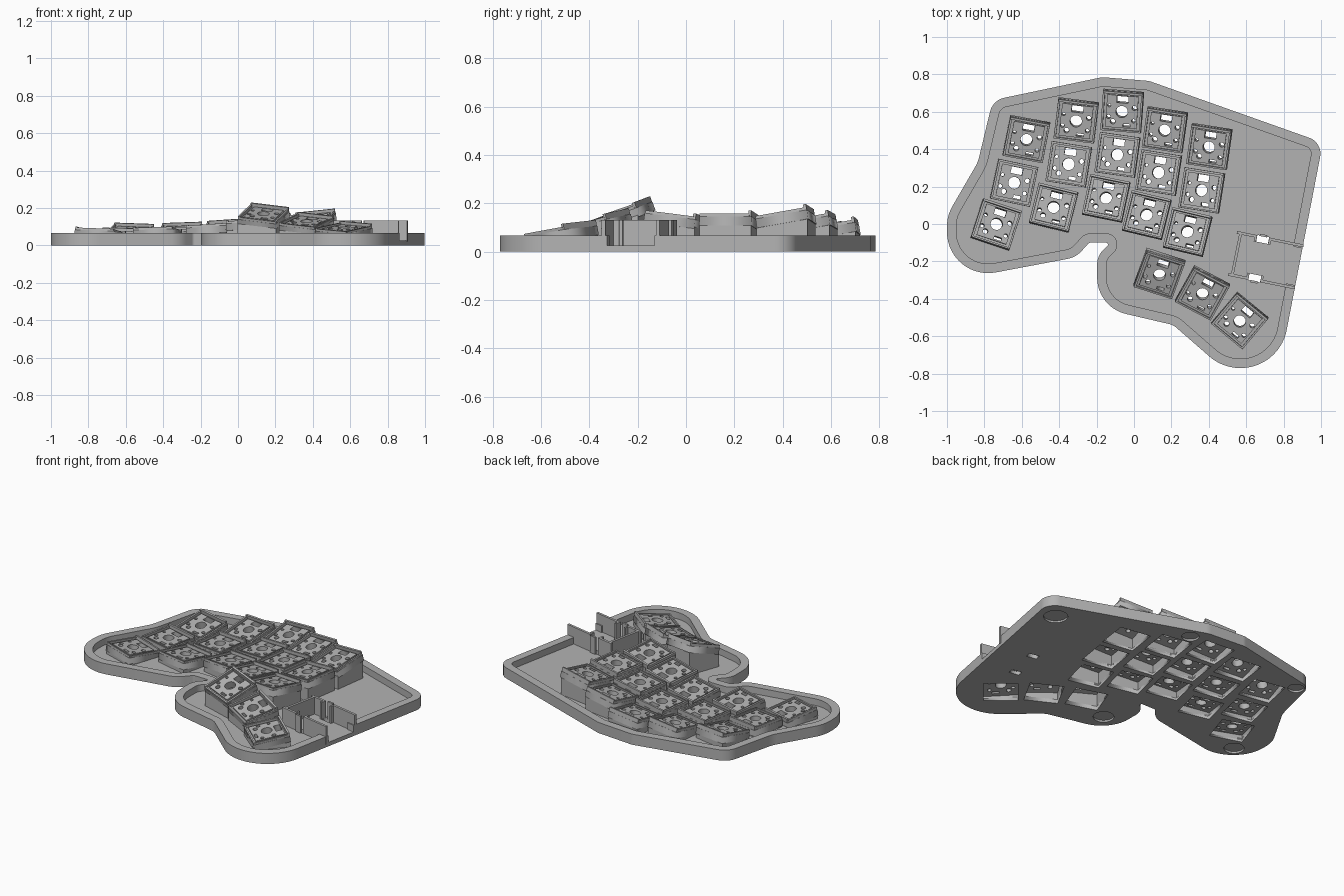
import bpy, bmesh, math
from mathutils import Matrix, Vector

default_cube = bpy.data.objects.get("Cube")
if default_cube:
    bpy.data.objects.remove(default_cube, do_unlink=True)

grey = bpy.data.materials.new("plain grey")
grey.use_nodes = True
shade = (0.45, 0.45, 0.45, 1)
grey.diffuse_color = shade
grey.node_tree.nodes["Principled BSDF"].inputs["Base Color"].default_value = shade


def add_object(name, mesh, matrix=None):
    if not mesh.materials:
        mesh.materials.append(grey)
    obj = bpy.data.objects.new(name, mesh)
    bpy.context.collection.objects.link(obj)
    if matrix is not None:
        obj.matrix_world = matrix
    return obj


def mesh_from_bmesh(name, bm):
    bmesh.ops.recalc_face_normals(bm, faces=bm.faces)
    mesh = bpy.data.meshes.new(name)
    bm.to_mesh(mesh)
    bm.free()
    return mesh


def evaluated_mesh(obj):
    graph = bpy.context.evaluated_depsgraph_get()
    return bpy.data.meshes.new_from_object(obj.evaluated_get(graph))


def slab_mesh(name, loops, bottom, top):
    """Flat slab from one outer loop and any number of hole loops."""
    curve = bpy.data.curves.new(name, "CURVE")
    curve.dimensions = "2D"
    curve.fill_mode = "BOTH"
    curve.extrude = (top - bottom) / 2
    for loop in loops:
        spline = curve.splines.new("POLY")
        spline.points.add(len(loop) - 1)
        for point, p in zip(spline.points, loop):
            point.co = (p[0], p[1], 0, 1)
        spline.use_cyclic_u = True
    helper = bpy.data.objects.new(name, curve)
    bpy.context.collection.objects.link(helper)
    raw = evaluated_mesh(helper)
    bpy.data.objects.remove(helper)
    bm = bmesh.new()
    bm.from_mesh(raw)
    bpy.data.meshes.remove(raw)
    bmesh.ops.remove_doubles(bm, verts=bm.verts, dist=1e-5)
    bmesh.ops.translate(bm, verts=bm.verts, vec=(0, 0, (top + bottom) / 2))
    return mesh_from_bmesh(name, bm)


def box_mesh(name, low, high):
    bm = bmesh.new()
    bmesh.ops.create_cube(bm, size=1)
    for v in bm.verts:
        v.co = [a + (b - a) * (c + 0.5) for a, b, c in zip(low, high, v.co)]
    return mesh_from_bmesh(name, bm)


def circle(x, y, r, n=24):
    return [(x + r * math.cos(i * math.tau / n), y + r * math.sin(i * math.tau / n)) for i in range(n)]


def rect(x, y, w, h):
    return [(x + sx * w, y + sy * h) for sx, sy in ((-1, -1), (1, -1), (1, 1), (-1, 1))]


def rounded(corners, steps=14):
    """Polygon whose corners (x, y, radius) are replaced by arcs."""
    path = []
    for i, (x, y, r) in enumerate(corners):
        p = Vector((x, y))
        a = (Vector(corners[i - 1][:2]) - p).normalized()
        b = (Vector(corners[(i + 1) % len(corners)][:2]) - p).normalized()
        half = a.angle(b) / 2
        start = p + a * r / math.tan(half)
        centre = p + (a + b).normalized() * r / math.sin(half)
        arm = start - centre
        sweep = math.pi - 2 * half
        turn = -1 if a.x * b.y - a.y * b.x > 0 else 1
        for k in range(steps + 1):
            path.append(centre + Matrix.Rotation(turn * sweep * k / steps, 2) @ arm)
    return path


def inset(path, d):
    """Mitred inward offset of a clockwise loop."""
    result = []
    for i, p in enumerate(path):
        a = (p - path[i - 1]).normalized()
        b = (path[(i + 1) % len(path)] - p).normalized()
        na, nb = Vector((a.y, -a.x)), Vector((b.y, -b.x))
        result.append(p + (na + nb) * d / (1 + na.dot(nb)))
    return result


# Case outline, clockwise from the back
outline = rounded([
    (-.17, .785, .08), (.08, .765, .12), (1.01, .435, .09),
    (.777, -.77, .25), (.474, -.77, .25), (.21, -.54, .1),
    (-.197, -.445, .2), (-.197, -.17, .11), (-.125, -.1, .01),
    (-.24, -.1, .02), (-.31, -.178, .14), (-1, -.308, .22),
    (-1, .045, .22), (-.835, .33, .2), (-.755, .662, .1)])
inner = inset(outline, .05)

# Key placement: x, y, turn for each column from back to front
columns = [
    [(-.575, .45, -11), (-.64, .22, -12), (-.735, 0, -18)],
    [(-.31, .55, -7), (-.35, .32, -9), (-.43, .09, -14)],
    [(-.065, .6, -4), (-.09, .37, -8), (-.15, .14, -12)],
    [(.163, .5, -8), (.13, .275, -9), (.067, .05, -14)],
    [(.4, .41, -8), (.36, .18, -9), (.285, -.04, -14)]]
column_height = [.075, .08, .095, .12, .143]
column_roll = [-2, 2, 4, 5, 6]
row_pitch = [10, 0, -7]
keys = []
for column, height, roll in zip(columns, column_height, column_roll):
    for (x, y, turn), pitch in zip(column, row_pitch):
        keys.append((x, y, height + (.008 if pitch > 0 else 0), turn, pitch, roll))
keys += [(.136, -.272, .168, -20, 18, -7),
         (.366, -.374, .128, -29, 13, -6),
         (.565, -.52, .092, -40, 8, -4)]


def key_matrix(x, y, z, turn, pitch, roll):
    turn, pitch, roll = map(math.radians, (turn, pitch, roll))
    return (Matrix.Translation((x, y, z)) @ Matrix.Rotation(turn, 4, "Z")
            @ Matrix.Rotation(pitch, 4, "X") @ Matrix.Rotation(-roll, 4, "Y"))


# Shared key socket parts
holes = [circle(0, 0, .032), rect(.0, .066, .031, .018), rect(.03, -.072, .02, .008)]
holes += [circle(x, y, r, 12) for x, y, r in (
    (-.07, -.032, .011), (-.045, -.056, .014), (.066, .025, .013),
    (.066, -.045, .011), (-.07, .03, .009))]
key_parts = {
    "socket_plate": slab_mesh("socket_plate", [rect(0, 0, .109, .109)] + holes, -.046, -.008),
    "socket_pad": slab_mesh("socket_pad", [rect(0, 0, .084, .088)] + holes, -.009, .002),
    "back_fin": box_mesh("back_fin", (-.107, .096, -.01), (.107, .108, .017)),
    "left_ridge": box_mesh("left_ridge", (-.108, -.107, -.01), (-.097, .1, .009)),
    "right_ridge": box_mesh("right_ridge", (.098, -.1, -.01), (.108, .1, .004)),
    "front_ridge": box_mesh("front_ridge", (-.1, -.108, -.01), (.107, -.099, .004)),
}

# Keys with skirts that reach the floor
openings = []
for number, key in enumerate(keys, 1):
    matrix = key_matrix(*key)
    for part, mesh in key_parts.items():
        add_object(f"{part}_{number}", mesh, matrix)
    bm = bmesh.new()
    rings = []
    for half in (.108, .1):
        tops = [matrix @ Vector((x, y, -.03)) for x, y in rect(0, 0, half, half)]
        rings.append([bm.verts.new(p) for p in tops])
        rings.append([bm.verts.new((p.x, p.y, .014)) for p in tops])
    openings.append([(p.x, p.y) for p in tops])
    outer_top, outer_low, inner_top, inner_low = rings
    for a, b in ((outer_top, outer_low), (outer_low, inner_low),
                 (inner_low, inner_top), (inner_top, outer_top)):
        for i in range(4):
            j = (i + 1) % 4
            bm.faces.new((a[i], a[j], b[j], b[i]))
    add_object(f"key_skirt_{number}", mesh_from_bmesh("key_skirt", bm))

# Controller holder frame of reference
holder = Matrix.Translation((.709, -.194, 0)) @ Matrix.Rotation(math.radians(-11.5), 4, "Z")
slots = [[(holder @ Vector((x, y, 0))).to_2d() for x, y in rect(-.043, side * .105, .032, .018)]
         for side in (-1, 1)]

# Floor with key openings, clip slots and foot recesses
feet = [circle(x, y, r, 32) for x, y, r in (
    (.88, .35, .07), (-.07, -.355, .06), (-.875, -.15, .058),
    (-.705, .605, .047), (.14, .67, .05))]
add_object("floor_underside", slab_mesh("floor_underside", [outline] + openings + slots + feet, 0, .012))
add_object("floor", slab_mesh("floor", [inner] + openings + slots, .012, .025))

# Rim wall with a port gap beside the holder
rim = add_object("rim_wall", slab_mesh("rim_wall", [outline, inner], .012, .067))
cutter = add_object("port_cutter", box_mesh("port_cutter", (.08, -.1, .025), (.3, .1, .2)), holder)
cutter.hide_render = True
cut = rim.modifiers.new("port", "BOOLEAN")
cut.operation = "DIFFERENCE"
cut.solver = "EXACT"
cut.object = cutter
bpy.context.view_layer.update()
rim.data = evaluated_mesh(rim)
rim.modifiers.clear()
bpy.data.objects.remove(cutter)

# Holder walls, with clip gaps over the slots
holder_top = .132
add_object("holder_end_wall", box_mesh("holder_end_wall", (-.172, -.11, .02), (-.157, .11, holder_top)), holder)
for side, label in ((-1, "front"), (1, "back")):
    def holder_box(name, x0, x1, y0, y1):
        ys = sorted((side * y0, side * y1))
        add_object(f"{label}_{name}", box_mesh(name, (x0, ys[0], .02), (x1, ys[1], holder_top)), holder)
    holder_box("holder_inner_wall", -.185, -.077, .107, .122)
    holder_box("holder_outer_wall", -.009, .178, .107, .122)
    holder_box("clip_post_inner", -.088, -.076, .085, .122)
    holder_box("clip_post_outer", -.01, .002, .085, .122)
    holder_box("clip", -.063, -.023, .12, .132)
